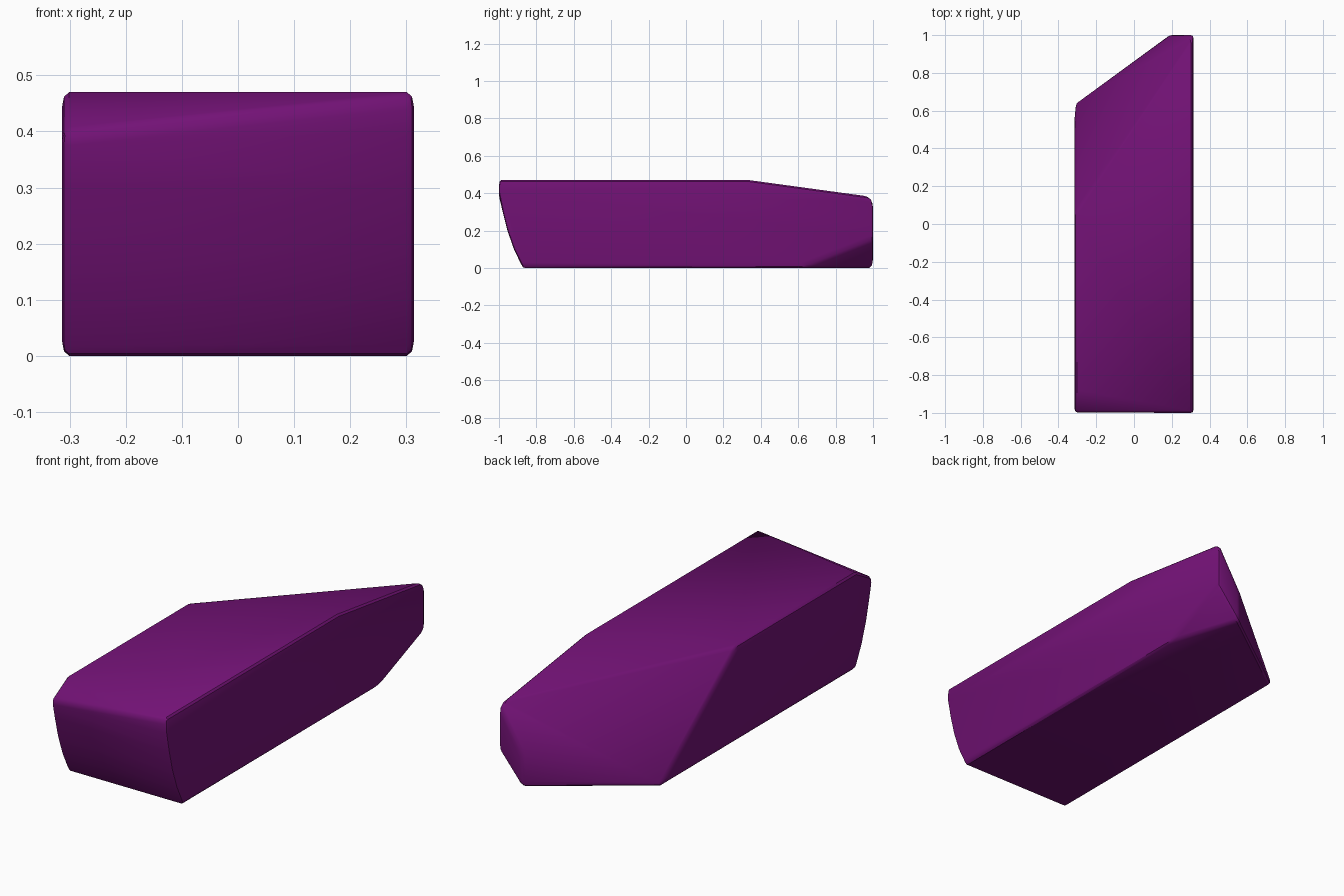
import bpy, bmesh, math
from mathutils import Vector

if "Cube" in bpy.data.objects:
    bpy.data.objects.remove(bpy.data.objects["Cube"])

W = 0.314   # half width

# Curved front profile (y, z), shared by both sides
front = [(-1.0, 0.40), (-0.98, 0.30), (-0.955, 0.20), (-0.92, 0.10), (-0.872, 0.0)]
points = [(s * W, y, z) for y, z in front for s in (-1, 1)]

# Top: sloped front-left corner, line where the back slope begins
points += [(-W, -0.875, 0.47), (W, -1.0, 0.47), (-W, 0.05, 0.47), (W, 0.34, 0.47)]

# Back: slanted left cut and chipped lower right corner
points += [(-W, 0.635, 0.0), (W, 1.0, 0.38), (W, 1.0, 0.15),
           (0.19, 1.0, 0.16), (0.19, 1.0, 0.0), (W, 0.62, 0.0)]


def hull(bm):
    res = bmesh.ops.convex_hull(bm, input=bm.verts[:], use_existing_faces=False)
    junk = {g for key in ("geom_interior", "geom_unused") for g in res[key]
            if isinstance(g, bmesh.types.BMVert) and g.is_valid}
    bmesh.ops.delete(bm, geom=list(junk), context='VERTS')


# Convex stone body; flattened in z while bevelling so edges round taller than wide
SQUASH = 2.2
bm = bmesh.new()
for p in points:
    bm.verts.new(p)
hull(bm)
bmesh.ops.dissolve_limit(bm, angle_limit=math.radians(2), verts=bm.verts[:], edges=bm.edges[:])
sharp = [e for e in bm.edges if e.calc_face_angle(0) > math.radians(35)]
for v in bm.verts:
    v.co.z /= SQUASH
bmesh.ops.bevel(bm, geom=sharp, offset=0.013, segments=2, profile=0.5,
                affect='EDGES', clamp_overlap=True)
for v in bm.verts:
    v.co.z *= SQUASH

# Rebuild as a clean convex skin
skin = bmesh.new()
for v in bm.verts:
    skin.verts.new(v.co)
bmesh.ops.remove_doubles(skin, verts=skin.verts[:], dist=0.001)
hull(skin)
bmesh.ops.recalc_face_normals(skin, faces=skin.faces[:])
mesh = bpy.data.meshes.new("stone_block")
skin.to_mesh(mesh)
bm.free()
skin.free()

block = bpy.data.objects.new("stone_block", mesh)
bpy.context.collection.objects.link(block)
mat = bpy.data.materials.new("purple")
mat.diffuse_color = (0.17, 0.006, 0.18, 1)
mat.use_nodes = True
mat.node_tree.nodes["Principled BSDF"].inputs["Base Color"].default_value = mat.diffuse_color
mesh.materials.append(mat)

# Smooth rounded corners, crisp facets
bpy.context.view_layer.objects.active = block
block.select_set(True)
bpy.ops.object.shade_smooth_by_angle(angle=math.radians(30))
